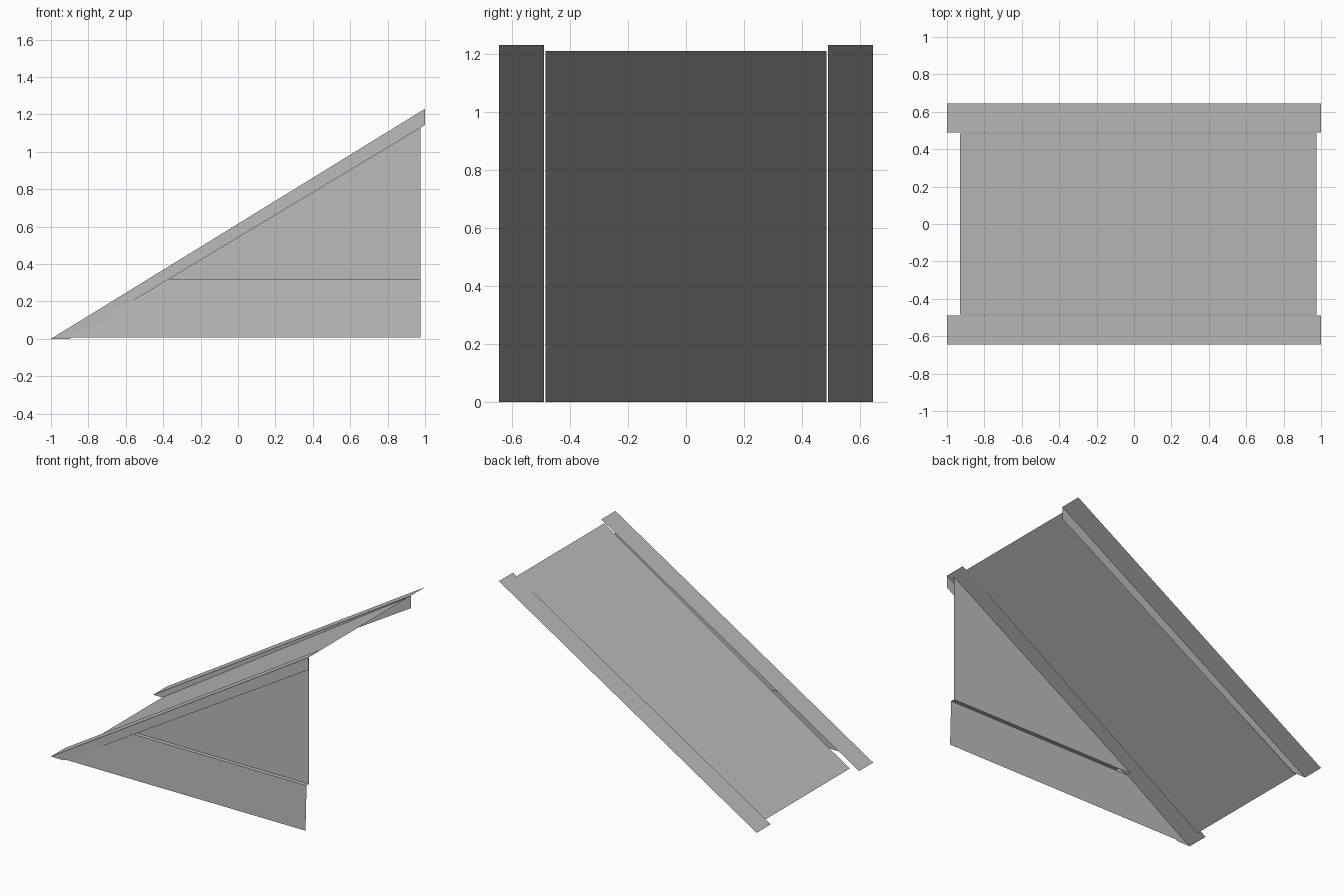
import bpy

cube = bpy.data.objects.get("Cube")
if cube:
    bpy.data.objects.remove(cube, do_unlink=True)

grey = bpy.data.materials.new("plain_grey")
grey.use_nodes = True
colour = (0.5, 0.5, 0.5, 1)
grey.diffuse_color = colour
grey.node_tree.nodes["Principled BSDF"].inputs["Base Color"].default_value = colour


def sheet(name, verts, faces):
    """Thin sheet-metal part made of flat faces."""
    mesh = bpy.data.meshes.new(name)
    mesh.from_pydata(verts, [], faces)
    mesh.materials.append(grey)
    obj = bpy.data.objects.new(name, mesh)
    bpy.context.collection.objects.link(obj)
    return obj


def rail_z(x):
    """Height of the rail surface along the slope."""
    return 0.615 * (x + 1)


HALF, INNER, END = 0.645, 0.489, 0.975
TOP = rail_z(1)

# Sloping deck, resting on the ground at its low end
d = INNER - 0.004
sheet("deck", [(-0.93, -d, 0), (END, -d, 1.21), (END, d, 1.21), (-0.93, d, 0)],
      [(0, 1, 2, 3)])

# Side rails: an angle section with its flange along the edge nearer the front
for name, y0, y1 in (("front_rail", -HALF, -INNER), ("back_rail", INNER, HALF)):
    sheet(name,
          [(-1, y0, 0), (1, y0, TOP), (1, y1, TOP), (-1, y1, 0),
           (-0.9, y0, 0), (1, y0, TOP - 0.087)],
          [(0, 1, 2, 3), (0, 4, 5, 1)])

# Front side wall: upper panel, and a lower panel stepped outwards by a ledge
seam, foot = 0.32, 0.008
y_up, y_seam, y_foot = -0.605, -0.633, -0.644
x_seam = seam / 0.615 - 1
x_ledge = x_seam + 0.1
sheet("upper_side_panel",
      [(x_seam, y_up, seam), (END, y_up, seam), (END, y_up, rail_z(END))],
      [(0, 1, 2)])
sheet("side_ledge",
      [(x_ledge, y_seam, seam), (END, y_seam, seam), (END, y_up, seam), (x_ledge, y_up, seam)],
      [(0, 1, 2, 3)])
sheet("lower_side_panel",
      [(-0.98, y_foot, foot), (END, y_foot, foot), (END, y_seam, seam), (x_seam, y_seam, seam)],
      [(0, 1, 2, 3)])
